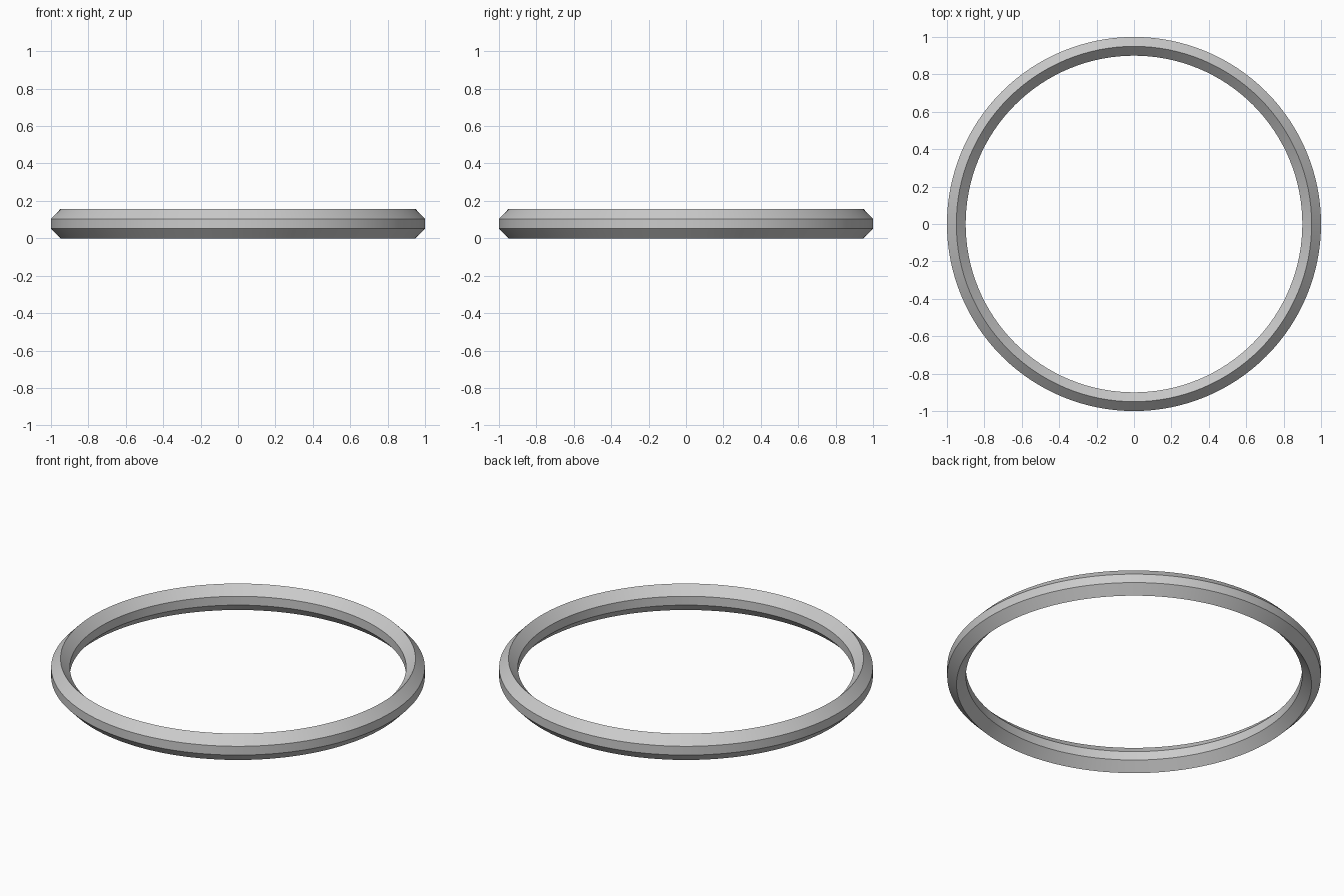
import bpy, bmesh, math

if "Cube" in bpy.data.objects:
    bpy.data.objects.remove(bpy.data.objects["Cube"])

SEGMENTS = 128
# hexagonal cross-section (radius, height)
profile = [(0.95, 0.0), (1.0, 0.052), (1.0, 0.104),
           (0.95, 0.156), (0.90, 0.104), (0.90, 0.052)]

# sweep the cross-section around the z axis
bm = bmesh.new()
rings = []
for i in range(SEGMENTS):
    a = 2 * math.pi * i / SEGMENTS
    rings.append([bm.verts.new((r * math.cos(a), r * math.sin(a), z)) for r, z in profile])
n = len(profile)
for i in range(SEGMENTS):
    a, b = rings[i], rings[(i + 1) % SEGMENTS]
    for j in range(n):
        k = (j + 1) % n
        bm.faces.new((a[j], b[j], b[k], a[k]))
bmesh.ops.recalc_face_normals(bm, faces=bm.faces)

mesh = bpy.data.meshes.new("ring")
bm.to_mesh(mesh)
bm.free()
ring = bpy.data.objects.new("ring", mesh)
bpy.context.collection.objects.link(ring)

# smooth around the ring, crisp bevel edges
bpy.context.view_layer.objects.active = ring
ring.select_set(True)
bpy.ops.object.shade_smooth_by_angle(angle=math.radians(30))
